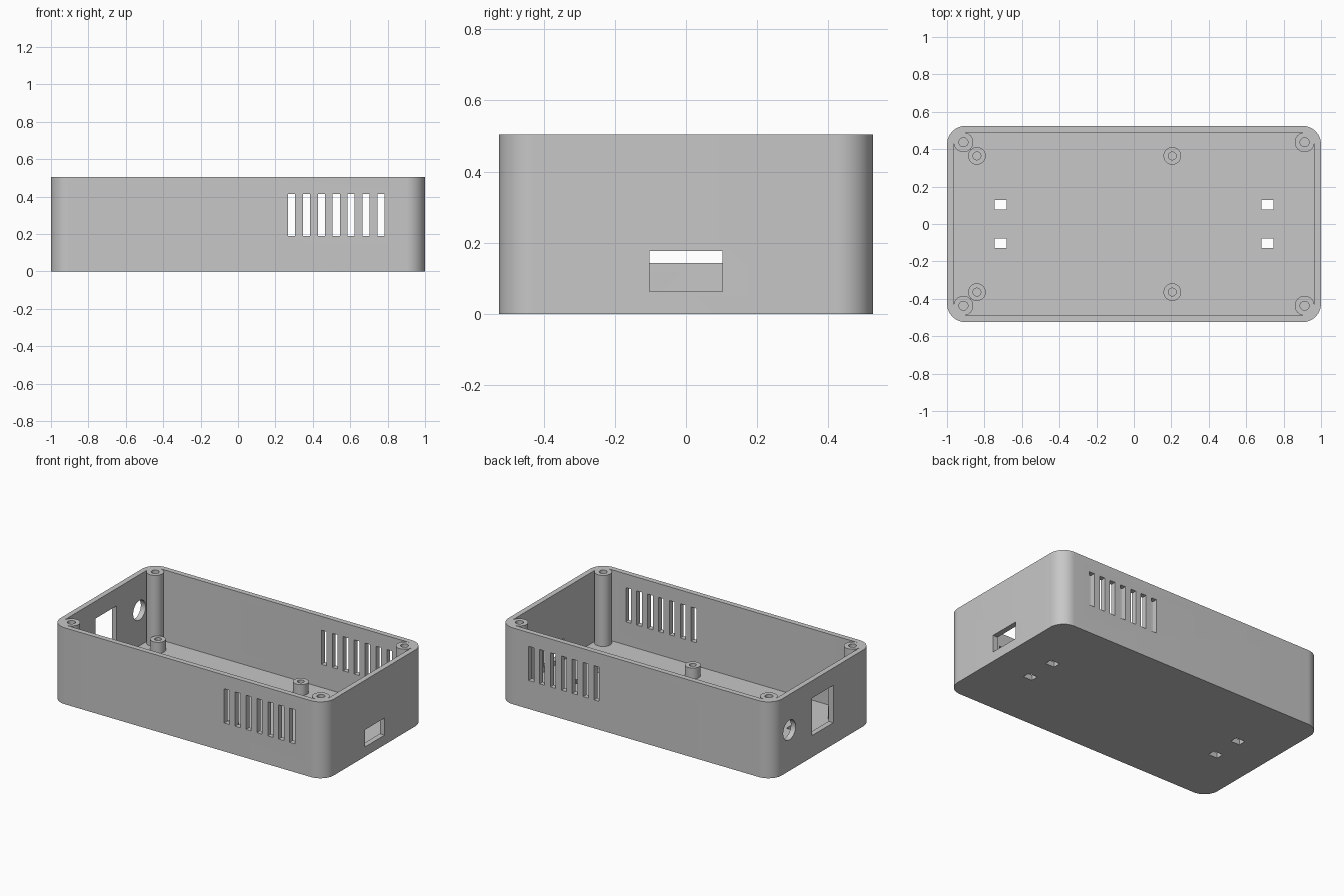
import bpy, bmesh, math

if "Cube" in bpy.data.objects:
    bpy.data.objects.remove(bpy.data.objects["Cube"], do_unlink=True)

HEIGHT, WALL, HALF_X, HALF_Y, CORNER = 0.505, 0.035, 1.0, 0.525, 0.1

grey = bpy.data.materials.new("plain grey")
grey.use_nodes = True
grey.diffuse_color = (0.57, 0.57, 0.57, 1)
grey.node_tree.nodes["Principled BSDF"].inputs["Base Color"].default_value = grey.diffuse_color


def make_object(name, bm):
    bmesh.ops.recalc_face_normals(bm, faces=bm.faces)
    mesh = bpy.data.meshes.new(name)
    bm.to_mesh(mesh)
    bm.free()
    mesh.materials.append(grey)
    obj = bpy.data.objects.new(name, mesh)
    bpy.context.collection.objects.link(obj)
    return obj


def activate(obj):
    bpy.ops.object.select_all(action='DESELECT')
    obj.select_set(True)
    bpy.context.view_layer.objects.active = obj


def smooth(obj):
    activate(obj)
    bpy.ops.object.shade_smooth_by_angle(angle=math.radians(30))


def prism(bm, points, direction):
    """Extrude a closed outline along a direction."""
    near = [bm.verts.new(p) for p in points]
    far = [bm.verts.new([a + b for a, b in zip(p, direction)]) for p in points]
    bm.faces.new(near)
    bm.faces.new(far)
    for i in range(len(near)):
        j = (i + 1) % len(near)
        bm.faces.new((near[i], near[j], far[j], far[i]))


def box(bm, x0, x1, y0, y1, z0, z1):
    prism(bm, [(x0, y0, z0), (x1, y0, z0), (x1, y1, z0), (x0, y1, z0)], (0, 0, z1 - z0))


def rounded_block(name, inset, z0, z1, steps=14):
    r = CORNER - inset
    points = []
    for q, (sx, sy) in enumerate([(1, 1), (-1, 1), (-1, -1), (1, -1)]):
        for i in range(steps + 1):
            a = (q + i / steps) * math.pi / 2
            points.append((sx * (HALF_X - CORNER) + r * math.cos(a),
                           sy * (HALF_Y - CORNER) + r * math.sin(a), z0))
    bm = bmesh.new()
    prism(bm, points, (0, 0, z1 - z0))
    return make_object(name, bm)


def cut(target, cutter):
    mod = target.modifiers.new("cut", 'BOOLEAN')
    mod.operation, mod.solver, mod.object = 'DIFFERENCE', 'EXACT', cutter
    activate(target)
    bpy.ops.object.modifier_apply(modifier=mod.name)
    bpy.data.objects.remove(cutter, do_unlink=True)


def boss(name, x, y, top, radius, hole, steps=40):
    """Hollow screw post, closed at the floor."""
    bm = bmesh.new()
    rings = []
    for r, z in [(radius, WALL - 0.005), (radius, top), (hole, top), (hole, WALL + 0.002)]:
        rings.append([bm.verts.new((x + r * math.cos(2 * math.pi * i / steps),
                                    y + r * math.sin(2 * math.pi * i / steps), z))
                      for i in range(steps)])
    for a, b in zip(rings, rings[1:]):
        for i in range(steps):
            j = (i + 1) % steps
            bm.faces.new((a[i], a[j], b[j], b[i]))
    bm.faces.new(rings[0])
    bm.faces.new(rings[-1])
    smooth(make_object(name, bm))


# Hollow case with rounded corners
case = rounded_block("case_shell", 0, 0, HEIGHT)
cut(case, rounded_block("cavity_cutter", WALL, WALL, HEIGHT + 0.1))

# Vent slots through the front and back walls
bm = bmesh.new()
for i in range(7):
    x = 0.286 + i * 0.0797
    box(bm, x - 0.019, x + 0.019, -0.6, 0.6, 0.188, 0.414)
cut(case, make_object("vent_cutter", bm))

# Port openings in the end walls and strap slots in the floor
bm = bmesh.new()
box(bm, 0.9, 1.1, -0.103, 0.103, 0.064, 0.177)
box(bm, -1.1, -0.9, -0.11, 0.11, 0.143, 0.39)
ring = [2 * math.pi * i / 40 for i in range(40)]
prism(bm, [(-1.1, 0.348 + 0.065 * math.cos(a), 0.27 + 0.065 * math.sin(a)) for a in ring],
      (0.2, 0, 0))
for sx in (-1, 1):
    for sy in (-1, 1):
        x, y = sx * 0.714, sy * 0.102
        box(bm, x - 0.033, x + 0.033, y - 0.025, y + 0.025, -0.1, 0.06)
cut(case, make_object("port_cutter", bm))
smooth(case)

# Tall corner posts for the lid and short posts for the board
for side, sy in (("front", -1), ("back", 1)):
    for end, sx in (("right", -1), ("left", 1)):
        boss(f"lid_post_{side}_{end}", sx * 0.912, sy * 0.437, HEIGHT, 0.0525, 0.024)
    for end, x in (("right", -0.84), ("left", 0.205)):
        boss(f"board_post_{side}_{end}", x, sy * 0.364, 0.107, 0.047, 0.021)
